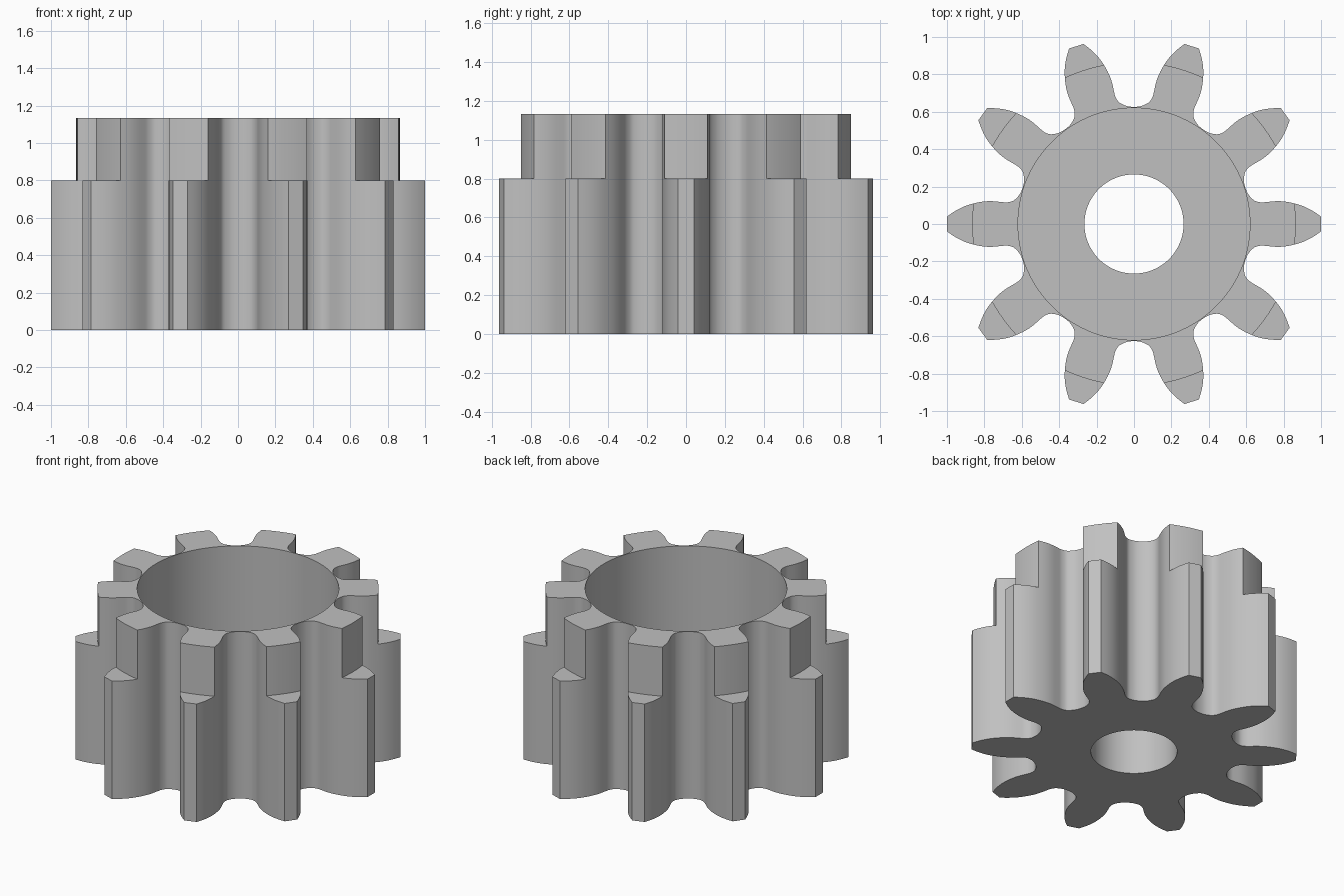
import bpy, bmesh
from math import radians, cos, sin
from mathutils import Vector

cube = bpy.data.objects.get("Cube")
if cube:
    bpy.data.objects.remove(cube, do_unlink=True)

TEETH = 10
HEIGHT, STEP_Z, FLOOR_Z = 1.133, 0.8, 0.4
STEP_R, RECESS_R, BORE_R = 0.865, 0.62, 0.265

# Half a tooth from tip corner to gap centre: radius, degrees off the tooth axis
FLANK = [(1, 2.3), (.955, 4.3), (.91, 6.0), (STEP_R, 7.3), (.81, 8.55),
         (.765, 9.15), (.72, 9.4), (.69, 9.65), (.66, 10.7), (.642, 12.6),
         (.63, 15), (.626, 18)]


def smooth(points, cuts=3):
    """Catmull-Rom curve through the points, mirrored at the gap centre."""
    p = [Vector(q) for q in points]
    p = [p[0] * 2 - p[1]] + p + [Vector((p[-2].x, 36 - p[-2].y))]
    out = []
    for a, b, c, d in zip(p, p[1:], p[2:], p[3:]):
        for k in range(cuts):
            t = k / cuts
            out.append(b + (c - a) * t / 2 + (a * 2 - b * 5 + c * 4 - d) * t * t / 2
                       + (b * 3 - a - c * 3 + d) * t ** 3 / 2)
    return out + [p[-2]]


# Full toothed outline as radius and angle
half = smooth(FLANK)
tooth = [(r, -a) for r, a in reversed(half[:-1])] + [(cos(radians(2.3)), 0)] + [tuple(v) for v in half]
outline = [(r, radians(a + 360 / TEETH * i)) for i in range(TEETH) for r, a in tooth]

bm = bmesh.new()


def ring(z, radius):
    return [bm.verts.new((radius(r) * cos(a), radius(r) * sin(a), z)) for r, a in outline]


# Closed chain of rings: teeth, stepped tips, top, recess, floor, bore
rings = [
    ring(0, lambda r: r),
    ring(STEP_Z, lambda r: r),
    ring(STEP_Z, lambda r: min(r, STEP_R)),
    ring(HEIGHT, lambda r: min(r, STEP_R)),
    ring(HEIGHT, lambda r: RECESS_R),
    ring(FLOOR_Z, lambda r: RECESS_R),
    ring(FLOOR_Z, lambda r: BORE_R),
    ring(0, lambda r: BORE_R),
]
n = len(outline)
for lower, upper in zip(rings, rings[1:] + rings[:1]):
    for i in range(n):
        j = (i + 1) % n
        if all((lower[k].co - upper[k].co).length < 1e-5 for k in (i, j)):
            continue
        bm.faces.new((lower[i], lower[j], upper[j], upper[i]))
bmesh.ops.remove_doubles(bm, verts=bm.verts, dist=1e-5)
bmesh.ops.recalc_face_normals(bm, faces=bm.faces)

mesh = bpy.data.meshes.new("pinion_gear")
bm.to_mesh(mesh)
bm.free()
gear = bpy.data.objects.new("pinion_gear", mesh)
bpy.context.collection.objects.link(gear)

# Plain grey metal
grey = bpy.data.materials.new("grey")
grey.use_nodes = True
colour = (0.53, 0.53, 0.53, 1)
grey.diffuse_color = colour
grey.node_tree.nodes["Principled BSDF"].inputs["Base Color"].default_value = colour
mesh.materials.append(grey)

bpy.ops.object.select_all(action='DESELECT')
gear.select_set(True)
bpy.context.view_layer.objects.active = gear
bpy.ops.object.shade_smooth_by_angle(angle=radians(30))
